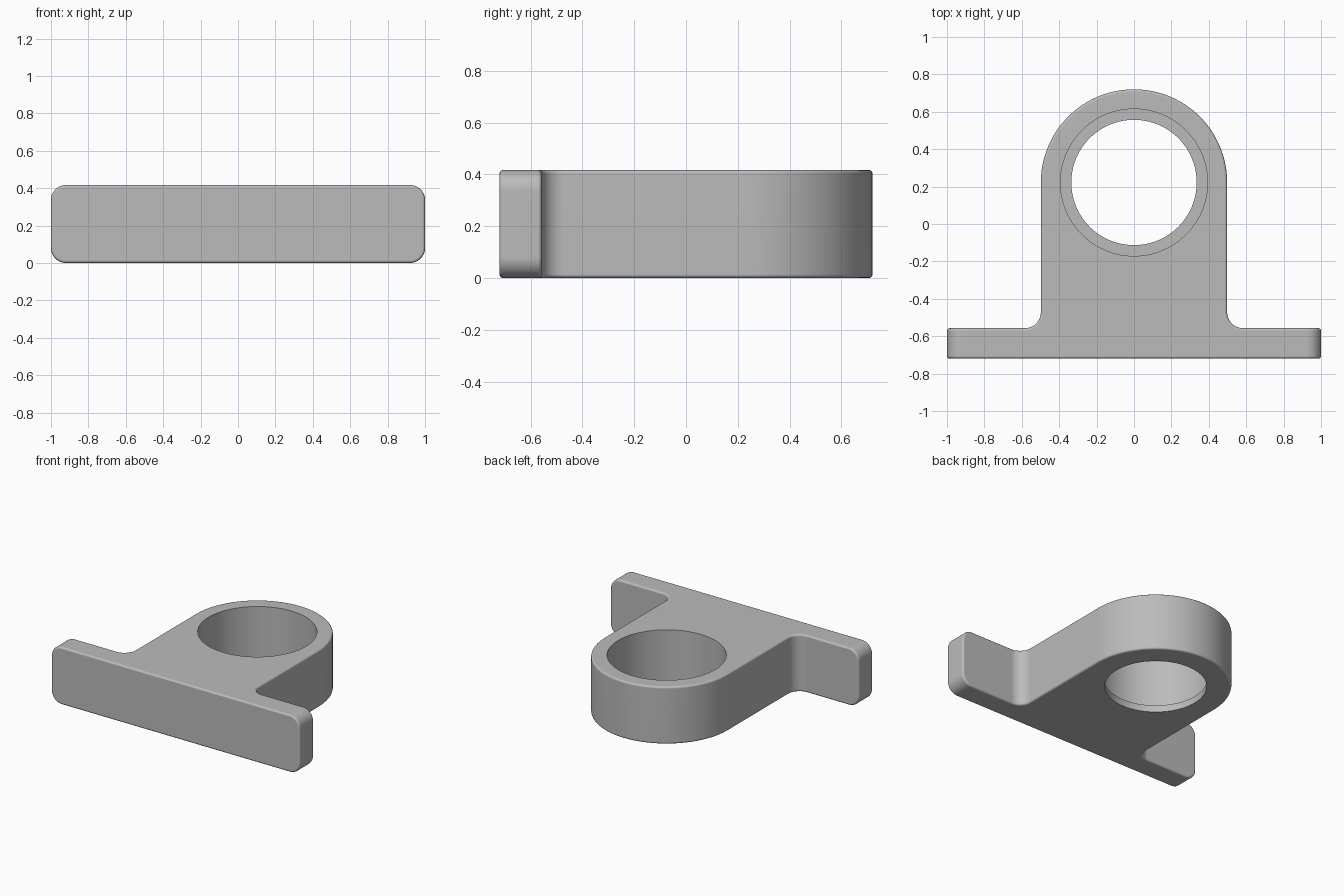
import bpy, bmesh
from math import sin, cos, pi

cube = bpy.data.objects.get("Cube")
if cube:
    bpy.data.objects.remove(cube, do_unlink=True)

HEIGHT = 0.417
FRONT, PLATE_BACK = -0.72, -0.557
ARM_R, CENTRE_Y = 0.498, 0.222
FILLET, CORNER, EDGE = 0.085, 0.08, 0.014
BORE_R, LIP_R, LIP_H = 0.393, 0.335, 0.05

grey = bpy.data.materials.new("satin grey")
grey.use_nodes = True
grey.diffuse_color = (0.5, 0.5, 0.5, 1)
grey.node_tree.nodes["Principled BSDF"].inputs["Base Color"].default_value = (0.5, 0.5, 0.5, 1)


def arc(cx, cy, r, start, end, steps):
    angles = [start + (end - start) * i / steps for i in range(steps + 1)]
    return [(cx + r * cos(a), cy + r * sin(a)) for a in angles]


# Plan outline: plate, inner fillets, straight arm, rounded end
inner_x, inner_y = ARM_R + FILLET, PLATE_BACK + FILLET
outline = [(-1, FRONT), (1, FRONT), (1, PLATE_BACK)]
outline += arc(inner_x, inner_y, FILLET, 1.5 * pi, pi, 10)
outline += arc(0, CENTRE_Y, ARM_R, 0, pi, 64)
outline += arc(-inner_x, inner_y, FILLET, 0, -0.5 * pi, 10)
outline += [(-1, PLATE_BACK)]

bm = bmesh.new()
base = bm.faces.new([bm.verts.new((x, y, 0)) for x, y in outline])
top = bmesh.ops.extrude_face_region(bm, geom=[base])
bmesh.ops.translate(bm, vec=(0, 0, HEIGHT),
                    verts=[v for v in top["geom"] if isinstance(v, bmesh.types.BMVert)])
bmesh.ops.recalc_face_normals(bm, faces=bm.faces)

# Large rounded corners on the plate ends
ends = [e for e in bm.edges
        if all(abs(v.co.x) > 0.99 for v in e.verts)
        and abs(e.verts[0].co.z - e.verts[1].co.z) < 0.01
        and abs(e.verts[0].co.y - e.verts[1].co.y) > 0.1]
bmesh.ops.bevel(bm, geom=ends, offset=CORNER, segments=10, profile=0.5, affect='EDGES')

mesh = bpy.data.meshes.new("bearing_bracket")
bm.to_mesh(mesh)
bm.free()
bracket = bpy.data.objects.new("bearing_bracket", mesh)
bpy.context.collection.objects.link(bracket)
mesh.materials.append(grey)

# Small rounding on all outer edges
bevel = bracket.modifiers.new("edge rounding", 'BEVEL')
bevel.width = EDGE
bevel.segments = 3
bevel.limit_method = 'ANGLE'


# Stepped bore: wide above, with a narrow lip at the bottom
def cut(name, radius, low, high):
    bpy.ops.mesh.primitive_cylinder_add(vertices=96, radius=radius, depth=high - low,
                                        location=(0, CENTRE_Y, (low + high) / 2))
    cutter = bpy.context.object
    cutter.name = name
    cutter.hide_render = True
    cutter.data.materials.append(grey)
    boolean = bracket.modifiers.new(name, 'BOOLEAN')
    boolean.operation = 'DIFFERENCE'
    boolean.solver = 'EXACT'
    boolean.object = cutter
    return cutter


cutters = [cut("bore_cutter", BORE_R, LIP_H, 1), cut("lip_cutter", LIP_R, -1, 0.7)]

bpy.ops.object.select_all(action='DESELECT')
bracket.select_set(True)
bpy.context.view_layer.objects.active = bracket
for name in [m.name for m in bracket.modifiers]:
    bpy.ops.object.modifier_apply(modifier=name)
for cutter in cutters:
    bpy.data.objects.remove(cutter, do_unlink=True)

# Smooth curves with crisp flat faces
bpy.ops.object.shade_smooth_by_angle(angle=0.65)
weighted = bracket.modifiers.new("flat face normals", 'WEIGHTED_NORMAL')
weighted.keep_sharp = True
